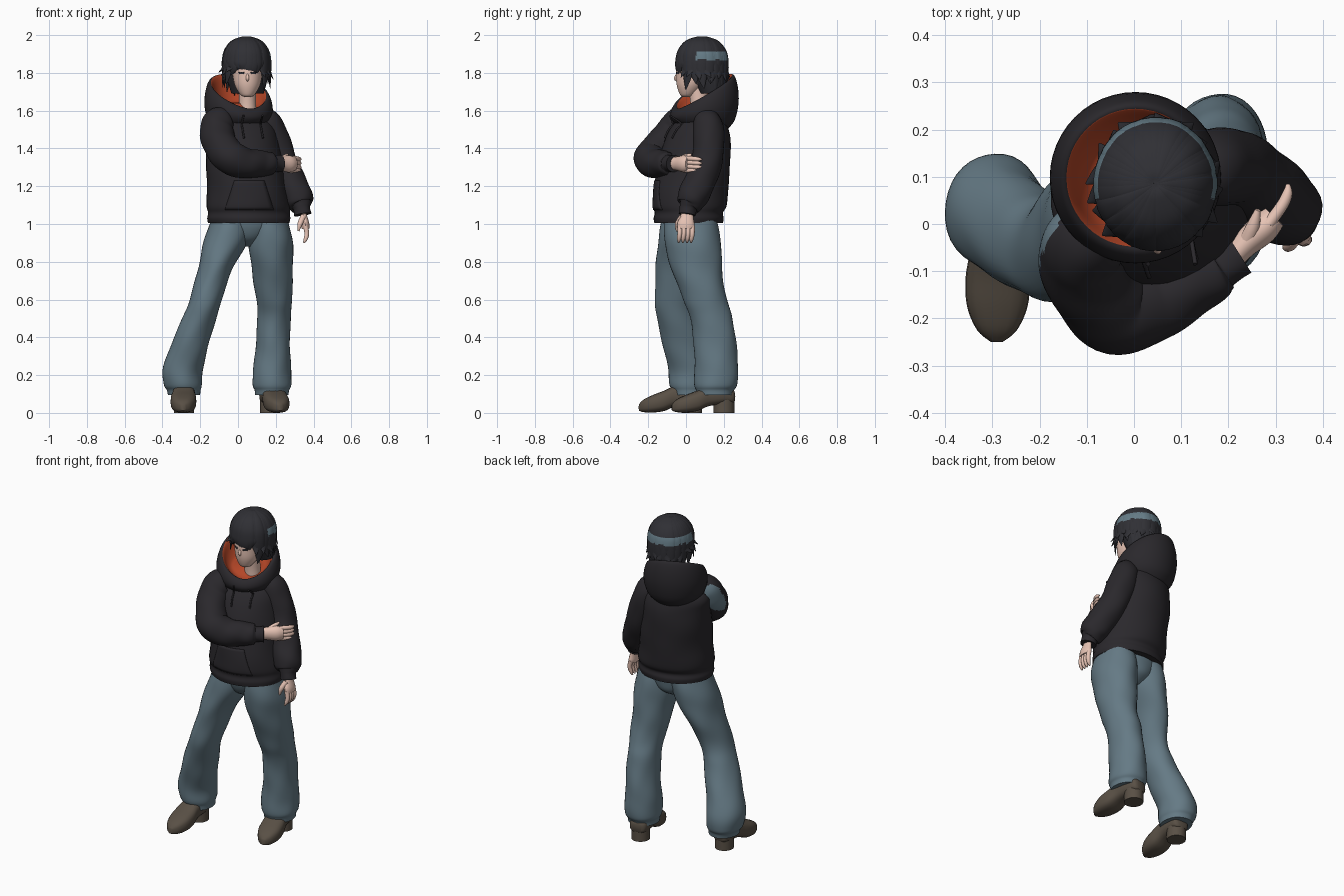
import bpy, math, random
from mathutils import Vector
from mathutils.bvhtree import BVHTree

random.seed(4)
cube = bpy.data.objects.get("Cube")
if cube:
    bpy.data.objects.remove(cube, do_unlink=True)


def material(name, r, g, b):
    m = bpy.data.materials.new(name)
    m.use_nodes = True
    m.diffuse_color = (r, g, b, 1)
    shader = m.node_tree.nodes["Principled BSDF"]
    shader.inputs["Base Color"].default_value = (r, g, b, 1)
    shader.inputs["Roughness"].default_value = 0.8
    return m


HOODIE = material("charcoal cloth", 0.023, 0.021, 0.025)
LINING = material("orange lining", 0.45, 0.06, 0.02)
DENIM = material("blue grey denim", 0.13, 0.195, 0.235)
SKIN = material("skin", 0.8, 0.55, 0.46)
HAIR = material("dark hair", 0.029, 0.029, 0.035)
SHINE = material("hair shine", 0.13, 0.2, 0.24)
LEATHER = material("brown leather", 0.1, 0.08, 0.06)


def make(name, verts, faces, mat, angle=50):
    mesh = bpy.data.meshes.new(name)
    mesh.from_pydata(verts, [], faces)
    mesh.materials.append(mat)
    obj = bpy.data.objects.new(name, mesh)
    bpy.context.collection.objects.link(obj)
    bpy.ops.object.select_all(action="DESELECT")
    obj.select_set(True)
    bpy.context.view_layer.objects.active = obj
    bpy.ops.object.mode_set(mode="EDIT")
    bpy.ops.mesh.select_all(action="SELECT")
    bpy.ops.mesh.normals_make_consistent(inside=False)
    bpy.ops.object.mode_set(mode="OBJECT")
    bpy.ops.object.shade_smooth_by_angle(angle=math.radians(angle))
    return obj


def skin(name, rows, mat):
    """Join closed rows of points into a capped surface."""
    n = len(rows[0])
    verts = [p for row in rows for p in row]
    faces = [(i * n + j, i * n + (j + 1) % n, (i + 1) * n + (j + 1) % n, (i + 1) * n + j)
             for i in range(len(rows) - 1) for j in range(n)]
    faces += [tuple(range(n)), tuple(range(len(verts) - n, len(verts)))]
    return make(name, verts, faces, mat)


def smooth(keys, steps):
    """Catmull-Rom interpolation of key tuples."""
    out = []
    for i in range(len(keys) - 1):
        a, b = keys[max(i - 1, 0)], keys[i]
        c, d = keys[i + 1], keys[min(i + 2, len(keys) - 1)]
        for s in range(steps):
            t = s / steps
            out.append(tuple(q + t / 2 * (r - p + t * (2 * p - 5 * q + 4 * r - w + t * (3 * (q - r) + w - p)))
                             for p, q, r, w in zip(a, b, c, d)))
    return out + [tuple(keys[-1])]


def ring(centre, u, v, n, amp, phase):
    row = []
    for j in range(n):
        a = math.tau * j / n
        k = 1 + amp * (math.sin(2 * a + phase) + 0.6 * math.sin(5 * a - phase * 0.7))
        row.append(centre + (u * math.cos(a) + v * math.sin(a)) * k)
    return row


def column(name, keys, mat, yaw=0, twist=0, amp=0, steps=6, n=36):
    """Upright form from (x, y, z, half width, half depth) sections, turning by twist on the way."""
    pts = smooth(keys, steps)
    rows = []
    for i, (x, y, z, w, d) in enumerate(pts):
        a = math.radians(yaw + twist * i / len(pts))
        c, s = math.cos(a), math.sin(a)
        rows.append(ring(Vector((x, y, z)), Vector((c, s, 0)) * w, Vector((-s, c, 0)) * d, n, amp, z * 30))
    return skin(name, rows, mat)


def limb(name, keys, mat, side=(0, 0, 1), flat=1, amp=0, steps=5, n=14):
    """Tapered tube through (x, y, z, radius) points."""
    pts = smooth(keys, steps)
    rows = []
    for i, p in enumerate(pts):
        t = (Vector(pts[min(i + 1, len(pts) - 1)][:3]) - Vector(pts[max(i - 1, 0)][:3])).normalized()
        u = Vector(side)
        u = (u - t * u.dot(t)).normalized()
        r = max(p[3], 0.001)
        rows.append(ring(Vector(p[:3]), u * r, t.cross(u) * r * flat, n, amp, i * 4.5 / steps))
    return skin(name, rows, mat)


def paint(obj, mat, rule):
    obj.data.materials.append(mat)
    slot = len(obj.data.materials) - 1
    for f in obj.data.polygons:
        if rule(f.center, f.normal):
            f.material_index = slot


def surface(obj):
    tree = BVHTree.FromPolygons([v.co for v in obj.data.vertices], [tuple(f.vertices) for f in obj.data.polygons])

    def front(x, z, lift):
        hit = tree.ray_cast(Vector((x, -1, z)), Vector((0, 1, 0)))[0]
        return Vector((x, (hit.y if hit else 0) - lift, z))
    return front


def plate(name, front, cx, low, high, wide, narrow, mat, lift=0.004, n=10):
    """Thin trapezoid panel laid on a surface."""
    verts = []
    for i in range(n + 1):
        half = wide + (narrow - wide) * i / n
        verts += [front(cx + half * (2 * j / n - 1), low + (high - low) * i / n, lift) for j in range(n + 1)]
    m = n + 1
    faces = [(i * m + j, i * m + j + 1, (i + 1) * m + j + 1, (i + 1) * m + j) for i in range(n) for j in range(n)]
    obj = make(name, verts, faces, mat)
    obj.modifiers.new("thickness", "SOLIDIFY").thickness = 0.006


# Jeans
column("jeans_seat", [(.055, .02, 1.05, .19, .145), (.055, .022, .98, .17, .135),
                      (.05, .028, .92, .1, .11), (.048, .03, .88, .05, .05)], DENIM, 4)
column("right_jean_leg", [(-.03, .015, 1.03, .11, .14), (-.068, .0, .9, .115, .15), (-.125, -.025, .75, .09, .135),
                          (-.17, -.055, .6, .086, .11), (-.206, -.045, .5, .09, .108), (-.258, -.008, .35, .1, .113),
                          (-.293, .025, .23, .106, .12), (-.292, .03, .15, .102, .115),
                          (-.287, .03, .12, .09, .102), (-.285, .03, .095, .085, .098)], DENIM, amp=.016)
column("left_jean_leg", [(.165, .025, 1.03, .1, .135), (.173, .035, .9, .117, .15), (.182, .06, .75, .108, .132),
                         (.192, .1, .6, .095, .115), (.19, .135, .5, .088, .112), (.185, .155, .35, .091, .113),
                         (.18, .16, .23, .1, .116), (.18, .158, .15, .104, .112),
                         (.18, .155, .12, .092, .1), (.18, .155, .095, .088, .096)], DENIM, amp=.016)


# Shoes: sections are distance from heel, half width, top and bottom height
def shoe(label, heel, toe):
    heel, toe = Vector((*heel, 0)), Vector((*toe, 0))
    d = (toe - heel).normalized()
    across = Vector((-d.y, d.x, 0))
    rows = []
    for t, w, top, low in smooth([(0, .03, .11, .06), (.015, .05, .13, .05), (.07, .06, .16, .045),
                                  (.14, .06, .145, .035), (.2, .068, .118, .01), (.26, .064, .095, .002),
                                  (.31, .042, .07, .004), (.335, .012, .045, .012)], 4):
        row = []
        for j in range(20):
            c, s = math.cos(math.tau * j / 20), math.sin(math.tau * j / 20)
            c, s = math.copysign(abs(c) ** .7, c), math.copysign(abs(s) ** .7, s)
            row.append(heel + d * t + across * w * c + Vector((0, 0, (top + low) / 2 + s * (top - low) / 2)))
        rows.append(row)
    skin(label + "_shoe", rows, LEATHER)
    block = heel + d * .055
    yaw = math.degrees(math.atan2(across.y, across.x))
    column(label + "_shoe_heel", [(block.x, block.y, z, .053, .055) for z in (0, .04, .08)], LEATHER, yaw, steps=1)


shoe("right", (-.285, .085), (-.291, -.25))
shoe("left", (.16, .255), (.224, -.073))

# Hoodie body with ribbed hem
torso = column("hoodie_body", [(.057, .015, 1.005, .218, .18), (.057, .015, 1.03, .222, .184),
                               (.057, .015, 1.06, .217, .18), (.053, .02, 1.1, .22, .196),
                               (.045, .028, 1.2, .21, .195), (.032, .045, 1.33, .202, .19),
                               (.02, .062, 1.45, .195, .17), (.01, .07, 1.51, .185, .15),
                               (.01, .08, 1.545, .15, .125), (.02, .085, 1.56, .09, .08)], HOODIE, 5, 16, .008)
chest = surface(torso)
plate("front_pocket", chest, .06, 1.075, 1.23, .13, .08, HOODIE)

# Sleeves
right_arm = limb("right_sleeve", [(-.06, .005, 1.53, .03), (-.095, -.025, 1.545, .08), (-.112, -.07, 1.485, .09),
                                  (-.088, -.135, 1.41, .09), (-.035, -.186, 1.35, .09), (.045, -.166, 1.322, .08),
                                  (.12, -.125, 1.32, .07), (.175, -.097, 1.32, .06), (.187, -.09, 1.32, .045),
                                  (.225, -.066, 1.32, .045)], HOODIE, amp=.015, steps=9, n=48)
paint(right_arm, DENIM, lambda p, nrm: 1.395 < p.z < 1.585 and nrm.dot(Vector((-.9, .43, 0))) > .8)
limb("left_sleeve", [(.1, .1, 1.53, .03), (.145, .11, 1.54, .075), (.188, .122, 1.455, .082), (.23, .11, 1.33, .082),
                     (.278, .072, 1.22, .083), (.318, .033, 1.14, .08), (.332, .018, 1.1, .065),
                     (.336, .012, 1.088, .046), (.342, .006, 1.05, .046)], HOODIE, (0, 1, 0), amp=.02, n=28)

# Hood: profile points are radius, front height and back height
rows = []
for r, lo, hi in smooth([(.12, 1.51, 1.5), (.16, 1.535, 1.55), (.18, 1.56, 1.64), (.178, 1.585, 1.72),
                         (.164, 1.605, 1.78), (.15, 1.61, 1.795), (.138, 1.6, 1.78), (.12, 1.595, 1.71),
                         (.09, 1.605, 1.65), (.05, 1.64, 1.645)], 3):
    row = []
    for j in range(48):
        a = math.tau * j / 48
        rise = ((1 - math.cos(a - math.radians(25))) / 2) ** .8
        row.append(Vector((.003 + r * math.sin(a), .098 - r * math.cos(a), lo + (hi - lo) * rise)))
    rows.append(row)
hood = skin("hood", rows, HOODIE)
hood.data.materials.append(LINING)
for f in hood.data.polygons:
    if min(f.vertices) >= 16 * 48:
        f.material_index = 1

# Drawstrings
for i, x in enumerate((.02, .12)):
    path = [(*(chest(x + .004 * k, 1.53 - .025 * k, .006)), .005) for k in range(4)]
    limb("drawstring_%d" % i, [(x + .01, -.085, 1.575, .005)] + path, HOODIE, (1, 0, 0), n=8)

# Neck, head and face
column("neck", [(.05, .075, 1.56, .05, .05), (.05, .07, 1.64, .045, .047), (.05, .06, 1.74, .046, .05)], SKIN)
head = column("head", [(.05, .0, 1.672, .015, .015), (.05, .008, 1.685, .038, .04), (.05, .022, 1.73, .065, .07),
                       (.05, .035, 1.78, .077, .088), (.05, .05, 1.84, .085, .1), (.05, .07, 1.9, .083, .095),
                       (.05, .08, 1.95, .04, .05)], SKIN)
limb("nose", [(.05, -.044, 1.8, .004), (.05, -.055, 1.772, .009), (.05, -.048, 1.757, .004)], SKIN, (1, 0, 0))
face = surface(head)
for label, x in (("right", .018), ("left", .082)):
    plate(label + "_eye", face, x, 1.793, 1.804, .012, .015, HAIR, .002, 4)

# Hair: cap, then two layers of pointed locks from the crown
hair = [column("hair_cap", [(.045, .085, 1.988, .01, .01), (.045, .085, 1.981, .05, .055), (.045, .085, 1.95, .093, .1),
                            (.045, .085, 1.91, .113, .123), (.045, .085, 1.86, .118, .128), (.048, .11, 1.83, .115, .105),
                            (.05, .125, 1.76, .105, .09), (.05, .14, 1.69, .085, .07)], HAIR)]


def lock(name, a, end, flare, sway, wide):
    def spot(angle, reach, z, r):
        return (.045 + .12 * reach * math.sin(angle), .085 - .13 * reach * math.cos(angle), z, r)

    keys = []
    for phi, r in ((1, .003), (12, .3), (38, .65), (64, .92), (88, 1)):
        p = math.radians(phi)
        keys.append(spot(a, math.sin(p) ** .88, 1.86 + .13 * math.cos(p), r * wide))
    keys += [spot(a, 1.01, (1.86 + end) / 2, .8 * wide), spot(sway, flare, end, .002)]
    hair.append(limb(name, keys, HAIR, (math.cos(a), math.sin(a), 0), .34, steps=7, n=10))


for layer in range(2):
    for i in range(20):
        a = math.tau * (i + layer / 2) / 20
        turn = abs(math.degrees(math.atan2(math.sin(a), math.cos(a))))
        end, flare = (1.803, .98) if turn < 40 else (1.725, 1.04) if turn < 110 else (1.7, .98)
        if layer and turn > 40:
            end, flare = end + .06, flare + .18
        lock("hair_lock_%d_%02d" % (layer, i), a, end + random.uniform(-.022, .022),
             flare + random.uniform(-.04, .04), a + random.uniform(-.16, .16), random.uniform(.028, .036))
for part in hair:
    jag = random.uniform(-.005, .007)
    paint(part, SHINE, lambda p, nrm: 1.866 + jag < p.z < 1.912 and p.y > .05)

# Right hand, holding the left arm
limb("right_palm", [(.2, -.08, 1.32, .034), (.233, -.045, 1.32, .038), (.272, -.01, 1.318, .045),
                    (.297, .015, 1.318, .036)], SKIN, flat=.75)
for i in range(4):
    z = 1.348 - .021 * i
    limb("right_finger_%d" % i, [(.285, .0, z, .0135), (.314, .04, z - .003, .013), (.325, .065, z - .005, .011),
                                 (.326, .085, z - .006, .004)], SKIN, n=10)
limb("right_thumb", [(.235, -.045, 1.335, .018), (.252, -.005, 1.355, .015), (.262, .03, 1.368, .006)], SKIN, n=10)

# Left hand, hanging
limb("left_palm", [(.343, .005, 1.08, .03), (.35, .005, 1.04, .034), (.356, .0, 1.0, .046),
                   (.358, .0, .975, .043)], SKIN, (0, 1, 0), .48)
for i in range(4):
    y = -.033 + .022 * i
    limb("left_finger_%d" % i, [(.357, y, .99, .0135), (.364, y, .95, .013), (.358, y - .004, .92, .011),
                                (.348, y - .006, .9, .004)], SKIN, (0, 1, 0), n=10)
limb("left_thumb", [(.346, -.02, 1.04, .016), (.328, -.045, 1.0, .014), (.32, -.048, .962, .005)], SKIN, (0, 1, 0), n=10)
